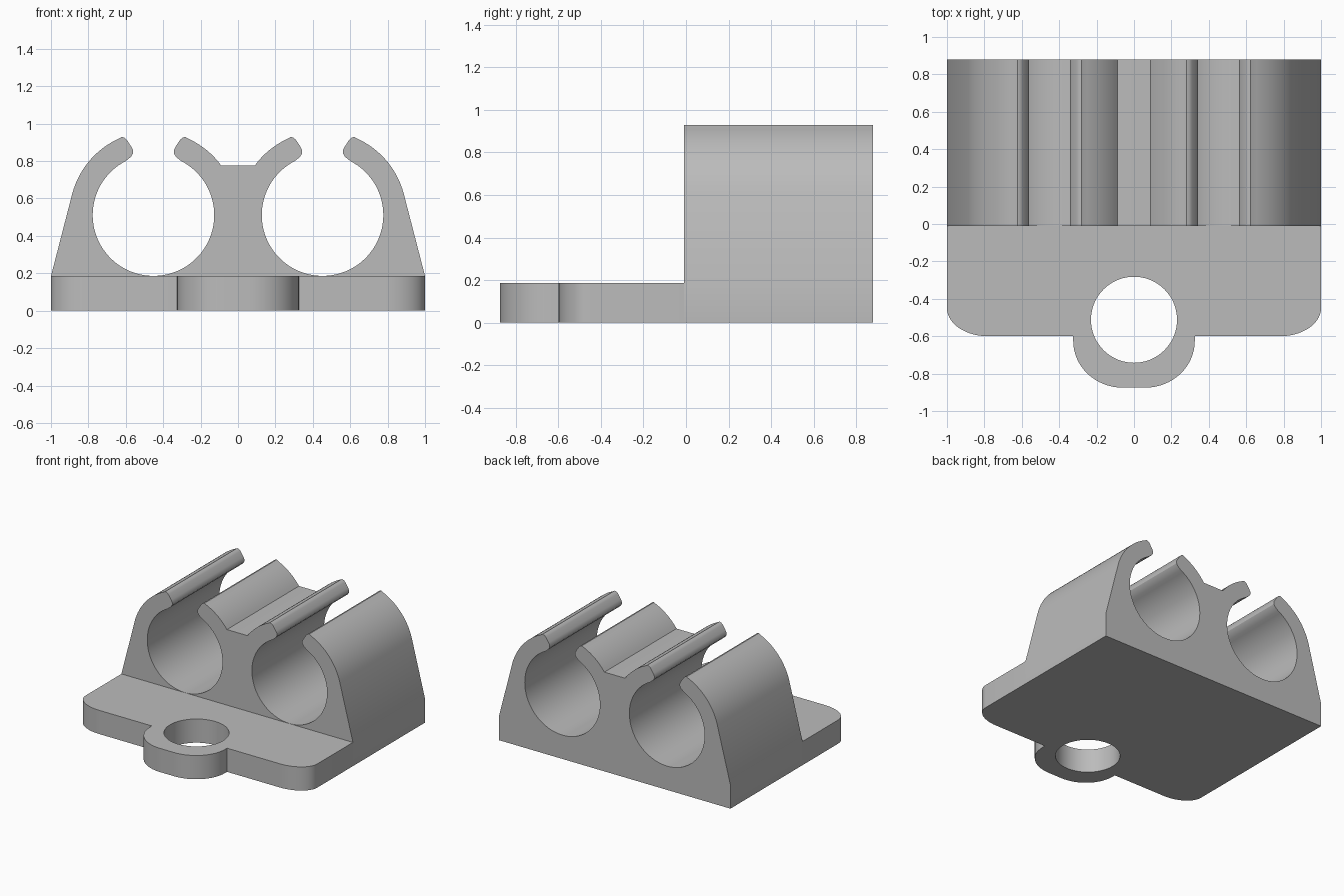
import bpy, bmesh
from math import cos, sin, radians
from mathutils import Vector

cube = bpy.data.objects.get("Cube")
if cube:
    bpy.data.objects.remove(cube, do_unlink=True)

grey = bpy.data.materials.new("plain_grey")
grey.use_nodes = True
GREY = (0.5, 0.5, 0.5, 1)
grey.diffuse_color = GREY
grey.node_tree.nodes["Principled BSDF"].inputs["Base Color"].default_value = GREY

THICK = 0.185
BACK, CLIP_FRONT, PLATE_FRONT = 0.88, -0.01, -0.6
BORE_X, BORE_Z, BORE_R, OUTER_R = 0.452, 0.511, 0.325, 0.449


def arc(cx, cy, rx, ry, start, end, steps):
    """Points along an elliptical arc, angles in degrees."""
    angles = [radians(start + (end - start) * i / steps) for i in range(steps + 1)]
    return [(cx + rx * cos(a), cy + ry * sin(a)) for a in angles]


def mirrored(half):
    """Close a right-hand outline with its mirror image."""
    return half + [(-x, y) for x, y in reversed(half)]


def extrude(name, outline, place, depth):
    """Solid from a 2D outline; place maps each point to 3D."""
    bm = bmesh.new()
    face = bm.faces.new([bm.verts.new(place(*p)) for p in outline])
    result = bmesh.ops.extrude_face_region(bm, geom=[face])
    moved = [g for g in result["geom"] if isinstance(g, bmesh.types.BMVert)]
    bmesh.ops.translate(bm, verts=moved, vec=Vector(depth))
    bmesh.ops.recalc_face_normals(bm, faces=bm.faces)
    mesh = bpy.data.meshes.new(name)
    bm.to_mesh(mesh)
    bm.free()
    mesh.materials.append(grey)
    obj = bpy.data.objects.new(name, mesh)
    bpy.context.collection.objects.link(obj)
    return obj


def smooth(obj):
    bpy.ops.object.select_all(action="DESELECT")
    bpy.context.view_layer.objects.active = obj
    obj.select_set(True)
    bpy.ops.object.shade_smooth_by_angle(angle=radians(30))


def combine(obj, other, operation):
    """Apply a boolean and remove the helper."""
    bpy.context.view_layer.objects.active = obj
    mod = obj.modifiers.new(operation.lower(), "BOOLEAN")
    mod.operation, mod.object, mod.solver = operation, other, "EXACT"
    bpy.ops.object.modifier_apply(modifier=mod.name)
    bpy.data.objects.remove(other, do_unlink=True)


# Twin snap-in clips: tapered flanks, round bores and rounded lips
lip = [(0.17, 0.418), (0.155, 0.414), (0.142, 0.402), (0.118, 0.365),
       (0.109, 0.348), (0.109, 0.33), (0.12, 0.312)]
right_lip = [(BORE_X + x, BORE_Z + z) for x, z in lip]
left_lip = [(BORE_X - x, BORE_Z + z) for x, z in reversed(lip)]
clip_half = [(1, 0), (1, THICK)]
clip_half += arc(BORE_X, BORE_Z, OUTER_R, OUTER_R, 15, 66, 16) + right_lip
clip_half += arc(BORE_X, BORE_Z, BORE_R, BORE_R, 63, -243, 72) + left_lip
clip_half += arc(BORE_X, BORE_Z, OUTER_R, OUTER_R, 114, 144, 10)
clip_half += [(0.085, 0.775)]
clips = extrude("twin_clip_block", mirrored(clip_half),
                lambda x, z: (x, CLIP_FRONT, z), (0, BACK - CLIP_FRONT, 0))

# Mounting plate with rounded corners and a screw tab
plate_half = [(1, CLIP_FRONT)]
plate_half += arc(0.78, -0.45, 0.22, 0.15, 0, -90, 14)
plate_half += [(0.325, PLATE_FRONT)]
plate_half += arc(0.06, -0.625, 0.265, 0.25, 0, -90, 16)
plate = extrude("mounting_plate", mirrored(plate_half),
                lambda x, y: (x, y, 0), (0, 0, THICK))

# Screw hole through the tab
hole = extrude("hole_cutter", arc(0, -0.512, 0.23, 0.23, 0, 355, 71),
               lambda x, y: (x, y, -0.1), (0, 0, 0.5))
hole.hide_render = True
combine(plate, hole, "DIFFERENCE")

smooth(clips)
smooth(plate)
